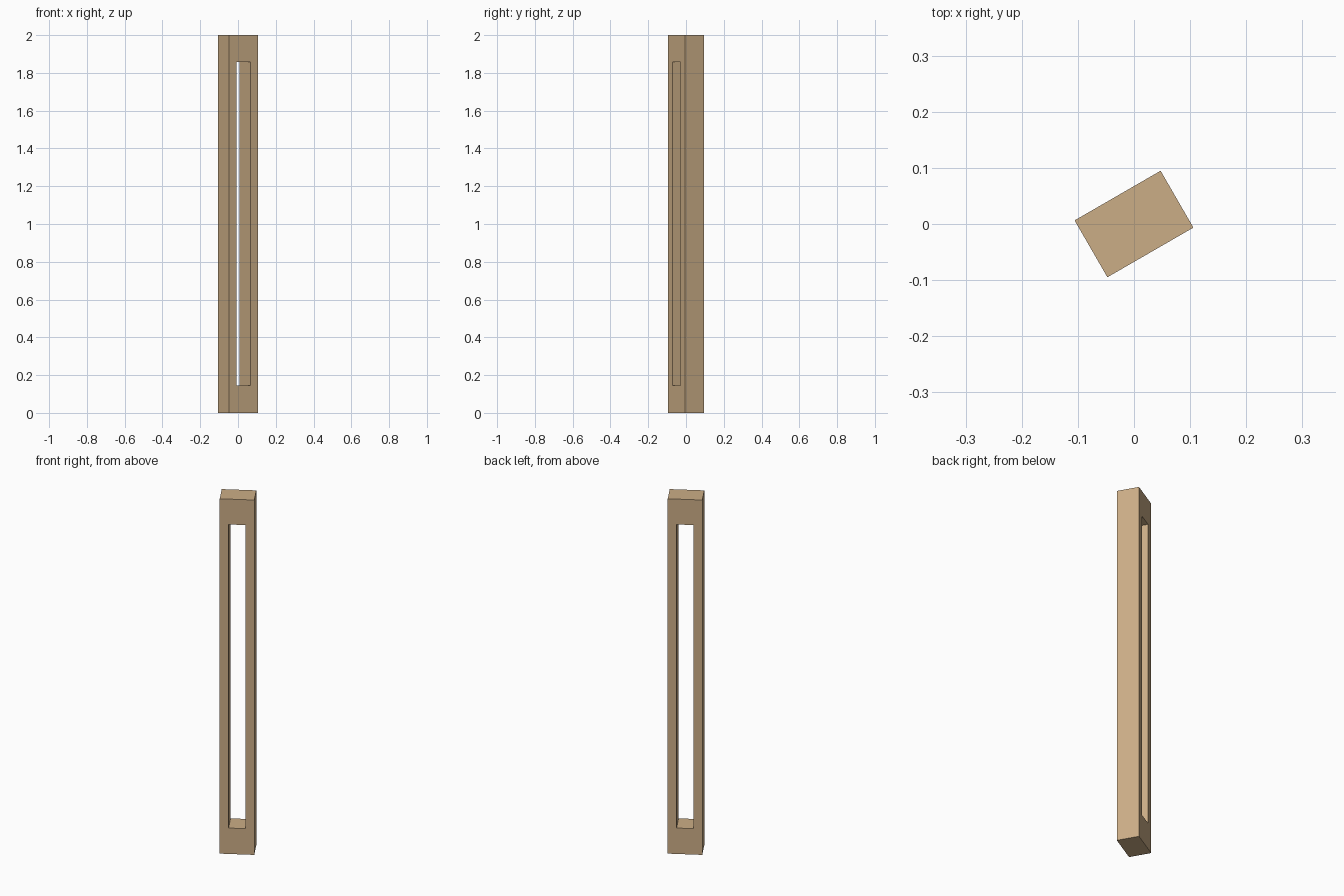
import bpy, bmesh, math
from mathutils import Matrix

if "Cube" in bpy.data.objects:
    bpy.data.objects.remove(bpy.data.objects["Cube"])

# Overall sizes of the slotted frame and its opening
W, D, H = 0.177, 0.117, 2.0
OPEN_W, Z0, Z1 = 0.086, 0.146, 1.857


def ring(bm, half_w, z0, z1, y):
    """Rectangular loop of four verts in the XZ plane."""
    pts = [(-half_w, z0), (half_w, z0), (half_w, z1), (-half_w, z1)]
    return [bm.verts.new((x, y, z)) for x, z in pts]


# Four loops: outer/inner on the front and back planes
bm = bmesh.new()
outer_f, outer_b = (ring(bm, W / 2, 0, H, y) for y in (-D / 2, D / 2))
inner_f, inner_b = (ring(bm, OPEN_W / 2, Z0, Z1, y) for y in (-D / 2, D / 2))

# Bridge the loops around the frame: front, back, outside and opening walls
for a, b in ((outer_f, inner_f), (inner_f, inner_b),
             (inner_b, outer_b), (outer_b, outer_f)):
    for i in range(4):
        j = (i + 1) % 4
        bm.faces.new((a[i], a[j], b[j], b[i]))
bmesh.ops.recalc_face_normals(bm, faces=bm.faces)

# The whole frame is turned 30 degrees about the vertical
bm.transform(Matrix.Rotation(math.radians(30), 4, 'Z'))

mesh = bpy.data.meshes.new("slotted_frame")
bm.to_mesh(mesh)
bm.free()
frame = bpy.data.objects.new("slotted_frame", mesh)
bpy.context.collection.objects.link(frame)

# Light wood
wood = bpy.data.materials.new("light_wood")
wood.diffuse_color = (0.60, 0.42, 0.24, 1)
wood.use_nodes = True
wood.node_tree.nodes["Principled BSDF"].inputs["Base Color"].default_value = wood.diffuse_color
mesh.materials.append(wood)
